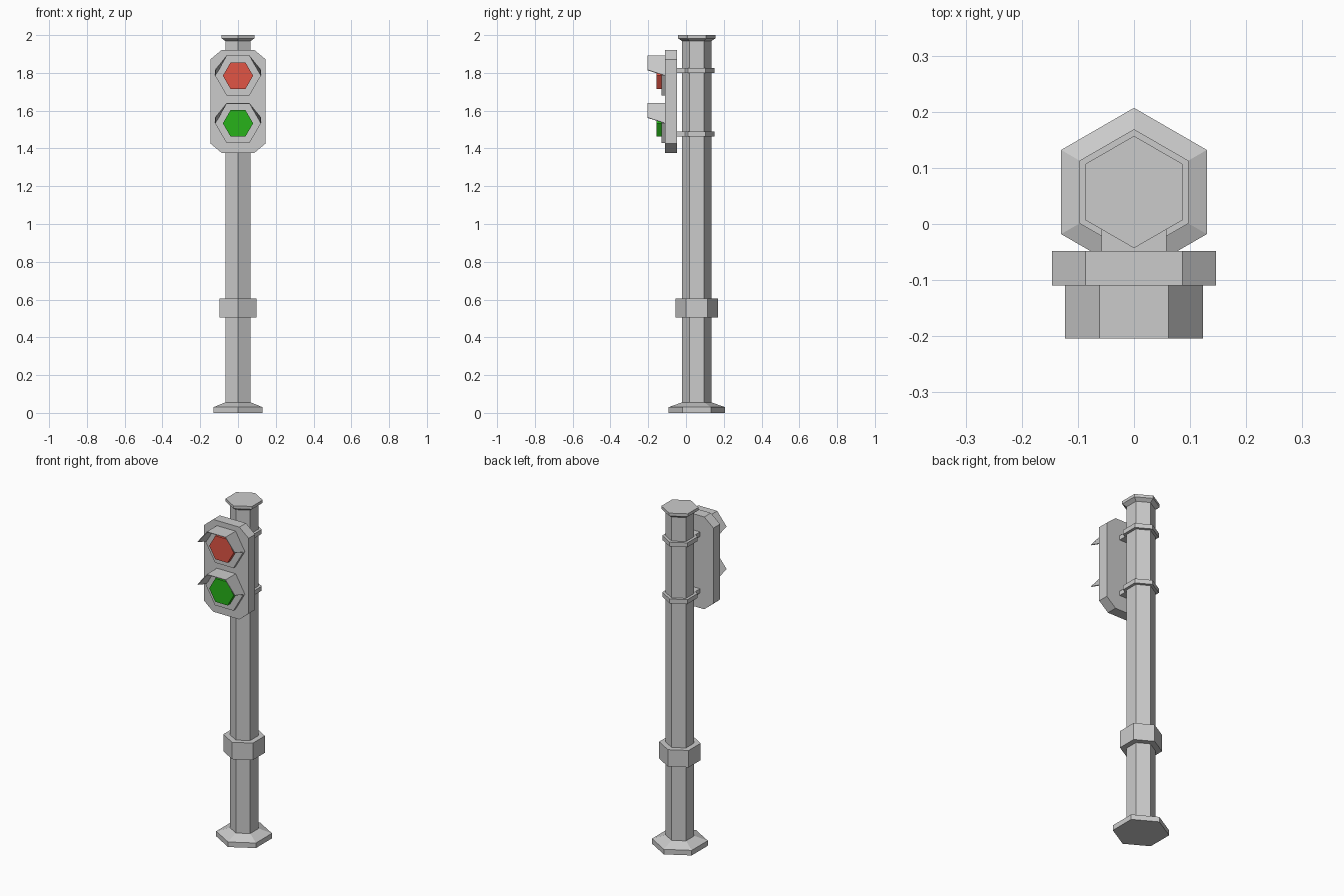
import bpy, bmesh
from math import sin, cos, radians

if "Cube" in bpy.data.objects:
    bpy.data.objects.remove(bpy.data.objects["Cube"])

POLE_Y = 0.057


def finish(name, bm, colour=None):
    bmesh.ops.recalc_face_normals(bm, faces=bm.faces)
    mesh = bpy.data.meshes.new(name)
    bm.to_mesh(mesh)
    bm.free()
    ob = bpy.data.objects.new(name, mesh)
    bpy.context.collection.objects.link(ob)
    if colour:
        mat = bpy.data.materials.new(name + "_colour")
        mat.diffuse_color = (*colour, 1)
        mat.use_nodes = True
        mat.node_tree.nodes["Principled BSDF"].inputs["Base Color"].default_value = mat.diffuse_color
        mesh.materials.append(mat)
    return ob


def loft(name, rings, caps=True, colour=None):
    """Skin a list of point rings, optionally closing both ends."""
    bm = bmesh.new()
    vs = [[bm.verts.new(p) for p in ring] for ring in rings]
    n = len(vs[0])
    for a, b in zip(vs, vs[1:]):
        for i in range(n):
            j = (i + 1) % n
            bm.faces.new((a[i], a[j], b[j], b[i]))
    if caps:
        bm.faces.new(vs[0])
        bm.faces.new(vs[-1])
    return finish(name, bm, colour)


def hex_post(name, profile, caps=True):
    """Six-sided turning about the pole axis from (radius, z) pairs."""
    rings = [[(r * sin(radians(60 * i)), POLE_Y - r * cos(radians(60 * i)), z)
              for i in range(6)] for r, z in profile]
    return loft(name, rings, caps)


def extrude_y(name, outline, y0, y1, colour=None):
    return loft(name, [[(x, y, z) for x, z in outline] for y in (y0, y1)],
                colour=colour)


def hex_outline(r, zc):
    return [(r * cos(radians(60 * i)), zc + r * sin(radians(60 * i)))
            for i in range(6)]


# pole, foot, sleeve and cap
hex_post("pole", [(0.077, 0.04), (0.077, 1.98)])
hex_post("base_foot", [(0.15, 0), (0.15, 0.03), (0.08, 0.055)])
hex_post("sleeve", [(0.077, 0.505), (0.112, 0.505), (0.112, 0.605), (0.077, 0.605)], False)
hex_post("cap", [(0.077, 1.968), (0.1, 1.983), (0.1, 2.0)])

# clamps with brackets reaching the housing
for label, z in (("upper", 1.813), ("lower", 1.477)):
    t = 0.013
    hex_post(label + "_clamp", [(0.077, z - t), (0.095, z - t), (0.095, z + t), (0.077, z + t)], False)
    extrude_y(label + "_bracket", [(-0.058, z - t), (0.058, z - t), (0.058, z + t), (-0.058, z + t)],
              -0.05, 0.012)

# housing with chamfered corners
half = [(0.086, 1.376), (0.146, 1.426), (0.146, 1.872), (0.086, 1.922)]
extrude_y("housing", half + [(-x, z) for x, z in reversed(half)], -0.11, -0.048)

# lamps: rim, lens and flared visor
for label, zc, colour in (("red", 1.785, (0.75, 0.09, 0.06)),
                          ("green", 1.533, (0.02, 0.45, 0.01))):
    extrude_y(label + "_rim", hex_outline(0.121, zc), -0.129, -0.108)
    extrude_y(label + "_lens", hex_outline(0.08, zc), -0.155, -0.127, colour)
    bm = bmesh.new()
    back = [(-0.121, 0), (-0.0605, 0.105), (0.0605, 0.105), (0.121, 0)]
    front = [(-0.121, 0.03), (-0.0605, 0.105), (0.0605, 0.105), (0.121, 0.03)]
    a = [bm.verts.new((x, -0.11, zc + z)) for x, z in back]
    b = [bm.verts.new((x, -0.204, zc + z)) for x, z in front]
    for i in range(3):
        bm.faces.new((a[i], b[i], b[i + 1], a[i + 1]))
    visor = finish(label + "_visor", bm)
    wall = visor.modifiers.new("wall", 'SOLIDIFY')
    wall.thickness = 0.004
    wall.offset = 0
